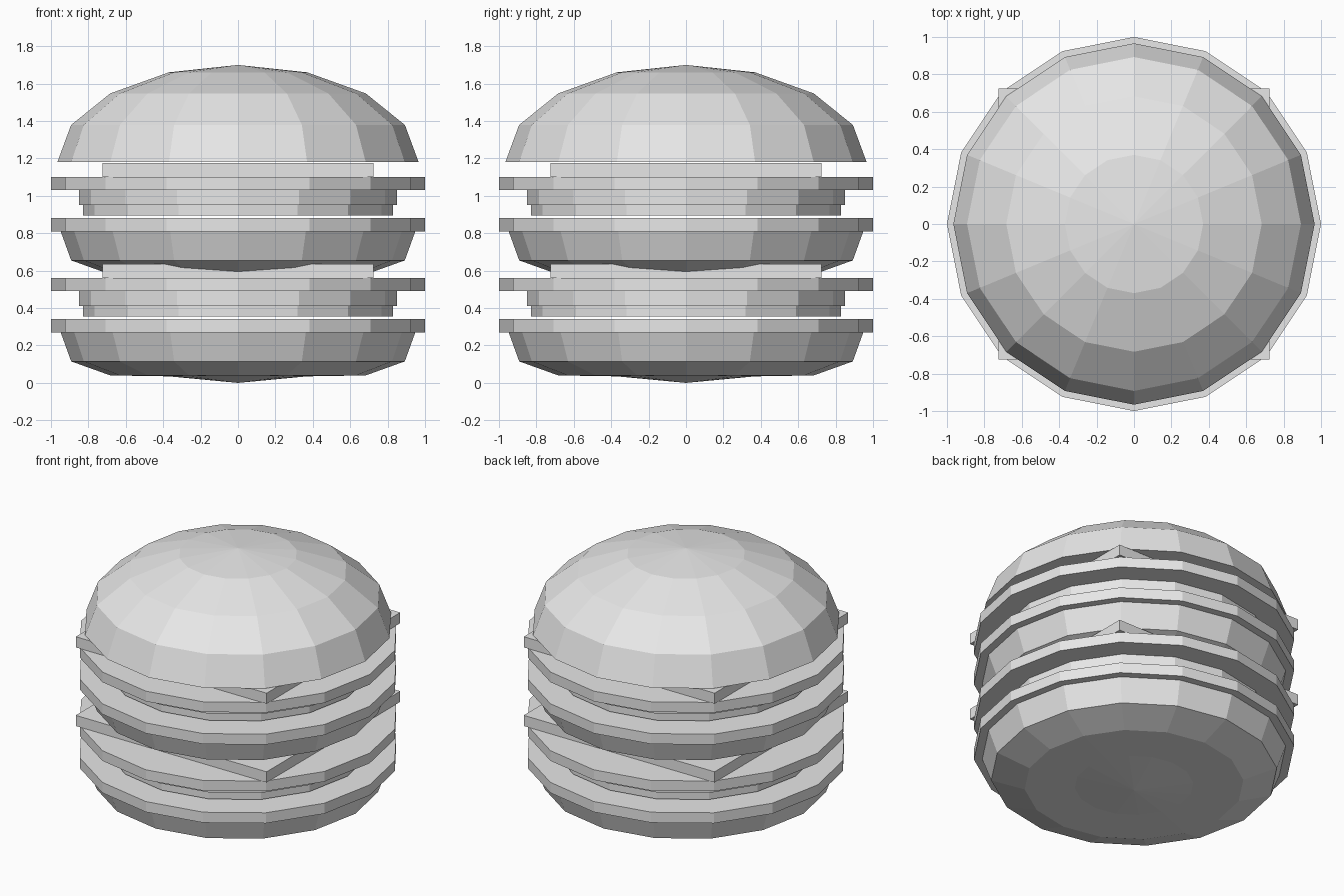
import bpy, math

cube = bpy.data.objects.get("Cube")
if cube:
    bpy.data.objects.remove(cube, do_unlink=True)

SIDES = 16
LAYER_STEP = 0.54

# Single plain colour
grey = bpy.data.materials.new("light_grey")
grey.use_nodes = True
color = (0.8, 0.8, 0.8, 1)
grey.diffuse_color = color
grey.node_tree.nodes["Principled BSDF"].inputs["Base Color"].default_value = color


def lathe(name, profile):
    """Closed faceted solid from (radius, z) pairs; radius 0 makes a pole."""
    verts, rings, faces = [], [], []
    for r, z in profile:
        count = SIDES if r else 1
        start = len(verts)
        for i in range(count):
            a = math.tau * i / SIDES
            verts.append((r * math.cos(a), r * math.sin(a), z))
        rings.append([start + i % count for i in range(SIDES)])
    for low, high in zip(rings, rings[1:]):
        for i in range(SIDES):
            j = (i + 1) % SIDES
            quad = [low[i], low[j], high[j], high[i]]
            faces.append(list(dict.fromkeys(quad)))
    if profile[0][0]:
        faces.append(rings[0][::-1])
    if profile[-1][0]:
        faces.append(rings[-1])
    mesh = bpy.data.meshes.new(name)
    mesh.from_pydata(verts, [], faces)
    mesh.materials.append(grey)
    obj = bpy.data.objects.new(name, mesh)
    bpy.context.collection.objects.link(obj)
    return obj


def disc(name, radius, bottom, top):
    return lathe(name, [(radius, bottom), (radius, top)])


# Two identical stacks of fillings
for n, prefix in enumerate(("lower", "upper")):
    z = n * LAYER_STEP
    lathe(prefix + "_bun", [(0, z), (0.37, z + 0.035), (0.683, z + 0.04),
                            (0.892, z + 0.115), (0.966, z + 0.32)])
    disc(prefix + "_lettuce", 1.0, z + 0.27, z + 0.342)
    disc(prefix + "_patty_base", 0.83, z + 0.355, z + 0.41)
    disc(prefix + "_patty_top", 0.85, z + 0.41, z + 0.49)
    disc(prefix + "_tomato", 1.0, z + 0.49, z + 0.56)
    bpy.ops.mesh.primitive_cube_add(size=1, location=(0, 0, z + 0.5985))
    cheese = bpy.context.object
    cheese.name = prefix + "_cheese_slice"
    cheese.scale = (1.45, 1.45, 0.073)
    cheese.data.materials.append(grey)

# Domed top bun: upper half of a squashed sphere
dome = [(0.966 * math.cos(math.pi * k / 8), 1.18 + 0.52 * math.sin(math.pi * k / 8))
        for k in range(4)]
lathe("top_bun", dome + [(0, 1.70)])
